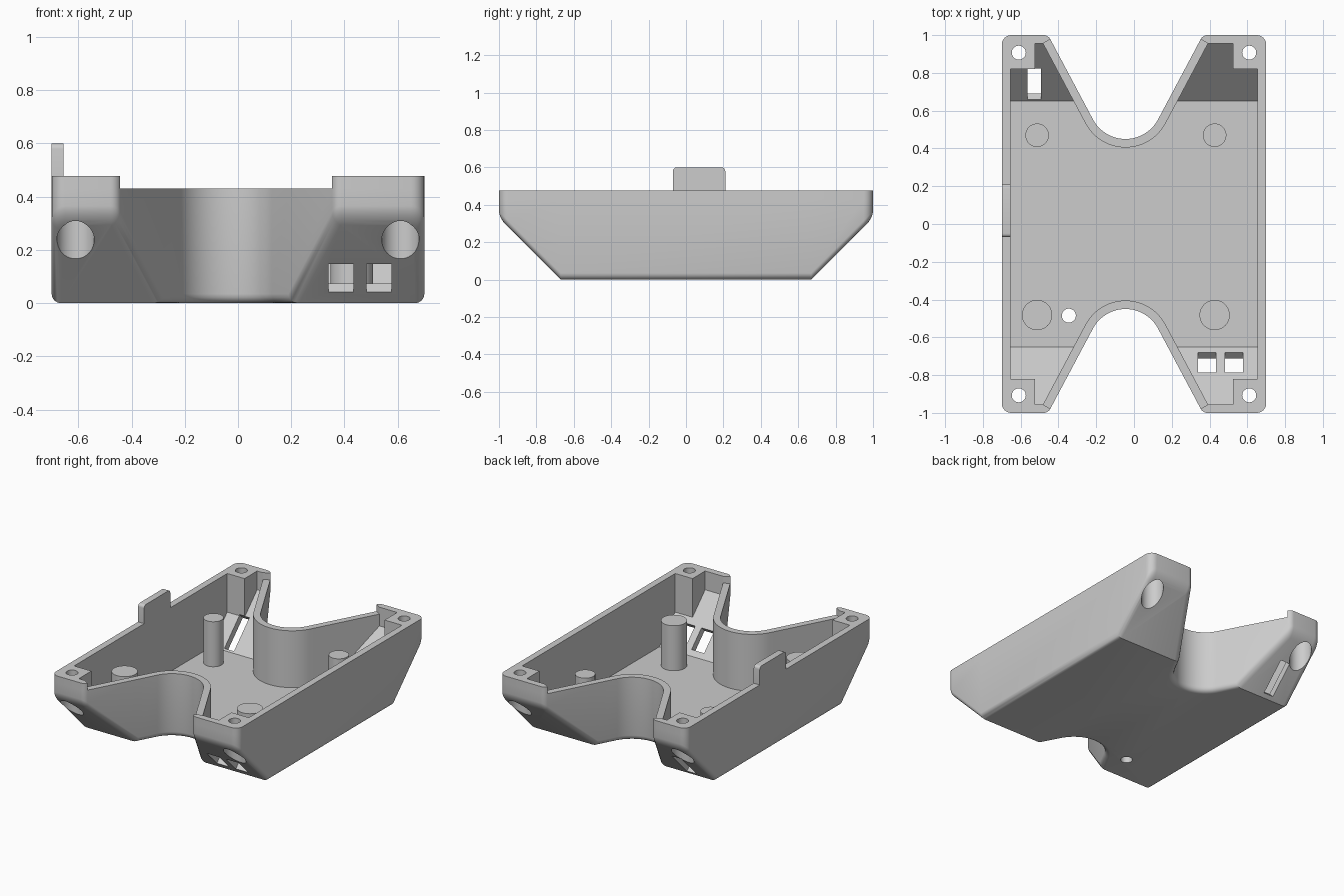
import bpy, bmesh, math
from mathutils import Matrix

if "Cube" in bpy.data.objects:
    bpy.data.objects.remove(bpy.data.objects["Cube"])

WALL = 0.045
TOP, LOW_TOP = 0.477, 0.43          # side rim and notch rim heights
OUT_BREAK, IN_BREAK = 0.67, 0.65    # where the floor turns up into the end slopes
FILLET = 0.035
NOTCH_X, NOTCH_Y, NOTCH_R = -0.045, -0.645, 0.195
TILT = math.radians(28)             # slant of the notch sides

grey = bpy.data.materials.new("light grey plastic")
grey.use_nodes = True
colour = (0.604, 0.604, 0.604, 1)
grey.diffuse_color = colour
grey.node_tree.nodes["Principled BSDF"].inputs["Base Color"].default_value = colour


def make(name, bm):
    bmesh.ops.recalc_face_normals(bm, faces=bm.faces)
    mesh = bpy.data.meshes.new(name)
    bm.to_mesh(mesh)
    bm.free()
    mesh.materials.append(grey)
    obj = bpy.data.objects.new(name, mesh)
    bpy.context.scene.collection.objects.link(obj)
    return obj


def box(name, centre, size, tilt):
    bm = bmesh.new()
    m = Matrix.Translation(centre) @ Matrix.Rotation(tilt, 4, "X") @ Matrix.Diagonal((*size, 1))
    bmesh.ops.create_cube(bm, size=1, matrix=m)
    return make(name, bm)


def cylinder(name, x, y, r, low, high):
    bm = bmesh.new()
    bmesh.ops.create_cone(bm, cap_ends=True, segments=40, radius1=r, radius2=r, depth=high - low,
                          matrix=Matrix.Translation((x, y, (low + high) / 2)))
    return make(name, bm)


def arc(cx, cy, r, start, end, steps):
    return [(cx + r * math.cos(start + (end - start) * i / steps),
             cy + r * math.sin(start + (end - start) * i / steps)) for i in range(steps + 1)]


def cut(obj, cutter):
    """Subtract the cutter, trying each solver until one changes the mesh."""
    cutter.hide_render = True
    mod = obj.modifiers.new("cut", "BOOLEAN")
    mod.operation, mod.object = "DIFFERENCE", cutter
    for solver in ("MANIFOLD", "EXACT", "FLOAT"):
        mod.solver = solver
        bpy.context.view_layer.update()
        graph = bpy.context.evaluated_depsgraph_get()
        mesh = bpy.data.meshes.new_from_object(obj.evaluated_get(graph))
        if len(mesh.polygons) not in (0, len(obj.data.polygons)):
            obj.data = mesh
            break
    obj.modifiers.clear()
    bpy.data.objects.remove(cutter)


def slant(t, y):
    """Distance from the notch centre line to its side, moved t into the body."""
    r = NOTCH_R + t
    return r * math.cos(TILT) + (NOTCH_Y + r * math.sin(TILT) - y) * math.tan(TILT)


def outline(t, corner, tip, turn):
    """Plan loop of (x, y, on high rim): one quarter, mirrored to all four."""
    corner = [(0.70 - t, -turn)] + corner
    notch = [(slant(t, -turn), -turn)] + arc(0, NOTCH_Y, NOTCH_R + t, TILT, math.pi / 2, 14)

    def quarter(s):
        return ([(s * x, y, True) for x, y in corner] + [(NOTCH_X + s * u, y, True) for u, y in tip]
                + [(NOTCH_X + s * u, y, False) for u, y in notch])
    front = quarter(-1) + quarter(1)[-2::-1]
    return front + [(x, -y, high) for x, y, high in reversed(front)]


def outer_outline(t):
    corner = arc(0.65, -0.95, 0.05 - t, 0, -math.pi / 2, 6)
    tip = arc(slant(0.04, -0.96), -0.96, 0.04 - t, -math.pi / 2, TILT - math.pi, 6)
    return outline(t, corner, tip, OUT_BREAK)


def base(y, floor, turn):
    return floor + max(0, abs(y) - turn)


def join(bm, a, b):
    """Wall between two loops; gaps in either loop are skipped."""
    for i in range(len(a)):
        quad = [a[i - 1], a[i], b[i], b[i - 1]]
        if None not in quad:
            bm.faces.new(quad)


def cap(bm, loop, turn):
    """Flat floor and four end slopes inside a loop."""
    bm.faces.new([v for v in loop if abs(v.co.y) < turn + 0.001])
    for sx in (-1, 1):
        for sy in (-1, 1):
            bm.faces.new([v for v in loop if sy * v.co.y > turn - 0.001 and sx * (v.co.x - NOTCH_X) > 0])


def upper_loops(bm, points):
    mid = [bm.verts.new((x, y, LOW_TOP)) for x, y, high in points]
    top = [bm.verts.new((x, y, TOP)) if high else None for x, y, high in points]
    join(bm, mid, top)
    return mid, top


def high_chain(points, sx):
    """Indices of the high rim on one side, from notch tip to notch tip."""
    ids = [i for i, (x, y, high) in enumerate(points) if high and sx * (x - NOTCH_X) > 0]
    return [i for i in ids if sx * points[i][1] < 0] + [i for i in ids if sx * points[i][1] > 0]


def low_segments(points):
    return [(i, i + 1) for i in range(len(points) - 1) if not (points[i][2] and points[i + 1][2])]


# Outer skin with rounded lower edges
bm = bmesh.new()
loops = []
for i in range(5):
    a = i / 4 * math.pi / 2
    rise = FILLET * (1 - math.cos(a))
    loops.append([bm.verts.new((x, y, base(y, rise, OUT_BREAK)))
                  for x, y, high in outer_outline(FILLET * (1 - math.sin(a)))])
cap(bm, loops[0], OUT_BREAK)
outer = outer_outline(0)
outer_mid, outer_top = upper_loops(bm, outer)
loops.append(outer_mid)
for lower, upper in zip(loops, loops[1:]):
    join(bm, lower, upper)

# Inner skin, stepping around the corner screw blocks
edge = WALL - 1
block = [(0.655, -0.82), (0.525, -0.82), (0.525, edge)]
inner = outline(WALL, block, [(slant(WALL, edge), edge)], IN_BREAK)
floor_loop = [bm.verts.new((x, y, base(y, WALL, IN_BREAK))) for x, y, high in inner]
cap(bm, floor_loop, IN_BREAK)
inner_mid, inner_top = upper_loops(bm, inner)
join(bm, floor_loop, inner_mid)

# Rims: low around the notches, high along the sides, with a step between
for (a, b), (c, d) in zip(low_segments(outer), low_segments(inner)):
    bm.faces.new([outer_mid[a], outer_mid[b], inner_mid[d], inner_mid[c]])
for sx in (-1, 1):
    out_ids, in_ids = high_chain(outer, sx), high_chain(inner, sx)
    bm.faces.new([outer_top[i] for i in out_ids] + [inner_top[i] for i in reversed(in_ids)])
    for end in (0, -1):
        o, n = out_ids[end], in_ids[end]
        bm.faces.new([outer_top[o], outer_mid[o], inner_mid[n], inner_top[n]])
shell = make("shell", bm)

# Screw holes with wide recesses underneath
for sx in (-1, 1):
    for sy in (-1, 1):
        x, y = sx * 0.61, sy * 0.907
        cut(shell, cylinder("recess", x, y, 0.07, 0.05, 0.39))
        cut(shell, cylinder("screw_hole", x, y, 0.037, 0.3, 0.6))

# Floor hole, two front ports and a back slot
cut(shell, cylinder("floor_hole", -0.345, -0.485, 0.037, -0.1, 0.2))
for x in (0.387, 0.529):
    cut(shell, box("port", (x, -0.749, 0.111), (0.094, 0.15, 0.1), -math.pi / 4))
cut(shell, box("slot", (-0.528, 0.758, 0.121), (0.072, 0.233, 0.07), math.pi / 4))

# Support posts
parts = [shell]
for side, x in (("right", -0.513), ("left", 0.427)):
    for end, y, r in (("back", 0.47, 0.062), ("front", -0.482, 0.08)):
        parts.append(cylinder(f"{end}_{side}_post", x, y, r, 0.03, 0.35))

# Upright tab on the side wall
bm = bmesh.new()
profile = ([(-0.07, TOP), (0.21, TOP)] + arc(0.19, 0.58, 0.02, 0, math.pi / 2, 5)
           + arc(-0.05, 0.58, 0.02, math.pi / 2, math.pi, 5))
sides = [[bm.verts.new((x, y, z)) for y, z in profile] for x in (-0.70, -0.655)]
join(bm, *sides)
for side in sides:
    bm.faces.new(side)
parts.append(make("side_tab", bm))

bpy.ops.object.select_all(action="DESELECT")
for obj in parts:
    obj.select_set(True)
bpy.context.view_layer.objects.active = shell
bpy.ops.object.shade_smooth_by_angle(angle=math.radians(30))
